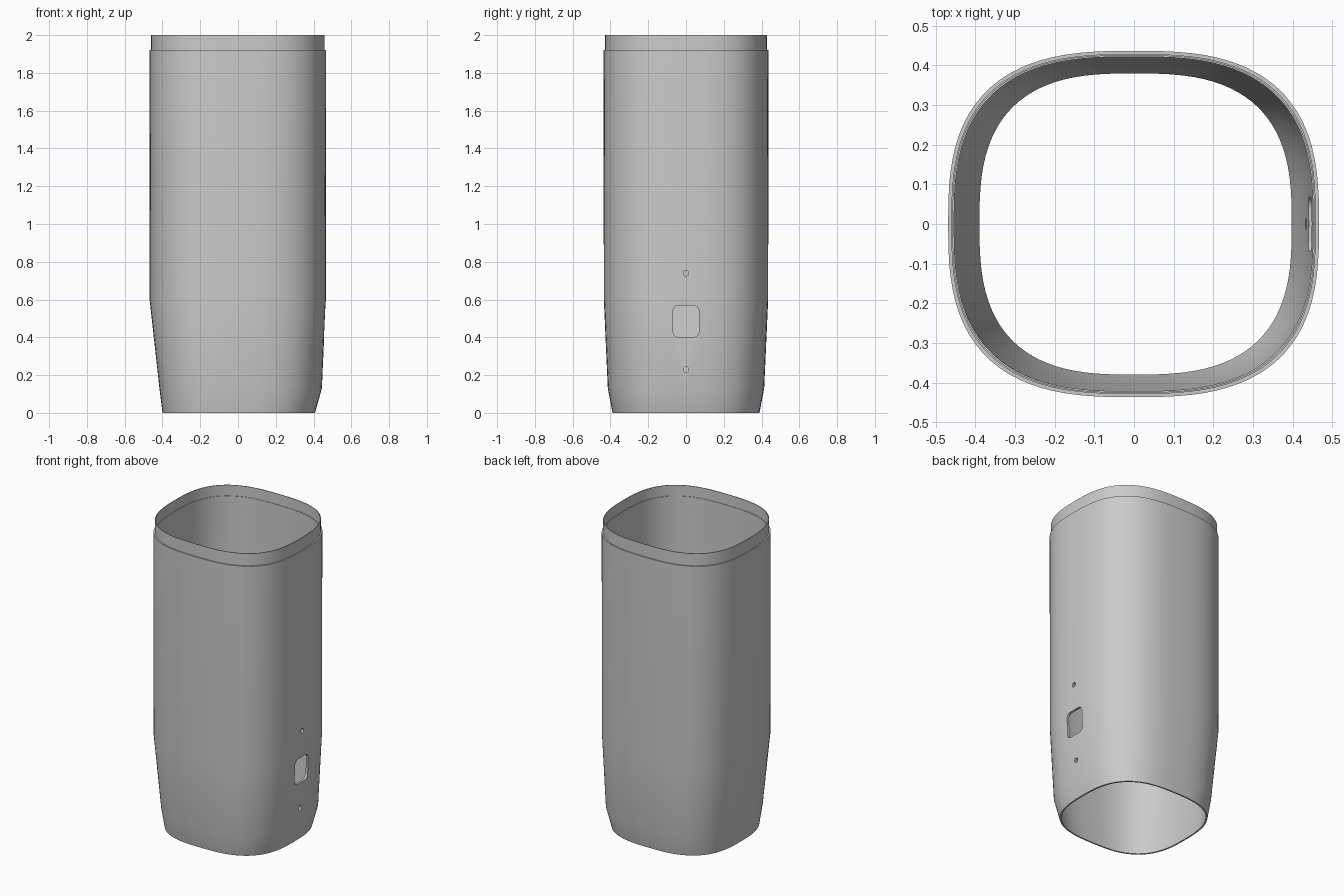
import bpy
import bmesh
from math import cos, sin, pi, radians

cube = bpy.data.objects.get("Cube")
if cube:
    bpy.data.objects.remove(cube, do_unlink=True)

grey = bpy.data.materials.new("plain grey")
grey.use_nodes = True
color = (0.6, 0.6, 0.6, 1)
grey.diffuse_color = color
grey.node_tree.nodes["Principled BSDF"].inputs["Base Color"].default_value = color

SEGMENTS = 96
POWER = 2.8


def make_object(name, bm):
    bmesh.ops.recalc_face_normals(bm, faces=bm.faces)
    mesh = bpy.data.meshes.new(name)
    bm.to_mesh(mesh)
    bm.free()
    obj = bpy.data.objects.new(name, mesh)
    bpy.context.collection.objects.link(obj)
    mesh.materials.append(grey)
    return obj


def signed_pow(v):
    return (abs(v) ** (2 / POWER)) * (1 if v >= 0 else -1)


def ring(bm, z, left, right, depth):
    # Rounded-square section with its own reach on each side
    verts = []
    for i in range(SEGMENTS):
        a = 2 * pi * i / SEGMENTS
        x, y = signed_pow(cos(a)), signed_pow(sin(a))
        verts.append(bm.verts.new((x * (right if x > 0 else left), y * depth, z)))
    return verts


# Sleeve wall: height, reach to -x, reach to +x, reach in y
outer = [(0, 0.40, 0.408, 0.389), (0.13, 0.416, 0.444, 0.414),
         (0.6, 0.468, 0.465, 0.435), (1.92, 0.469, 0.467, 0.437)]
lip = [(1.92, 0.461, 0.459, 0.429), (2, 0.461, 0.459, 0.429),
       (2, 0.457, 0.455, 0.425), (1.93, 0.457, 0.455, 0.425)]
wall = 0.015
inner = [(z, l - wall, r - wall, d - wall) for z, l, r, d in reversed(outer[1:])]
inner[0] = (1.93,) + inner[0][1:]
inner.append((0, 0.39, 0.398, 0.38))

bm = bmesh.new()
rings = [ring(bm, *p) for p in outer + lip + inner]
for n, low in enumerate(rings):
    high = rings[(n + 1) % len(rings)]
    for i in range(SEGMENTS):
        j = (i + 1) % SEGMENTS
        bm.faces.new((low[i], low[j], high[j], high[i]))
sleeve = make_object("sleeve", bm)


def side_cutter(name, z, half_y, half_z, radius, steps=8):
    # Rounded rectangle pushed through the +x wall
    bm = bmesh.new()
    points = []
    for k, (sy, sz) in enumerate([(1, 1), (-1, 1), (-1, -1), (1, -1)]):
        for s in range(steps):
            a = (k + s / steps) * pi / 2 + pi / (4 * steps)
            points.append((sy * (half_y - radius) + radius * cos(a),
                           z + sz * (half_z - radius) + radius * sin(a)))
    face = bm.faces.new([bm.verts.new((0.3, y, h)) for y, h in points])
    moved = bmesh.ops.extrude_face_region(bm, geom=[face])["geom"]
    bmesh.ops.translate(bm, vec=(0.3, 0, 0),
                        verts=[g for g in moved if isinstance(g, bmesh.types.BMVert)])
    cutter = make_object(name, bm)
    cutter.hide_render = True
    return cutter


# Window and two pin holes
cutters = [side_cutter("window_cutter", 0.485, 0.068, 0.084, 0.03),
           side_cutter("upper_hole_cutter", 0.74, 0.0145, 0.0145, 0.014),
           side_cutter("lower_hole_cutter", 0.23, 0.0145, 0.0145, 0.014)]
bpy.context.view_layer.objects.active = sleeve
for cutter in cutters:
    mod = sleeve.modifiers.new(cutter.name, "BOOLEAN")
    mod.operation = "DIFFERENCE"
    mod.solver = "EXACT"
    mod.object = cutter
    bpy.ops.object.modifier_apply(modifier=mod.name)
for cutter in cutters:
    bpy.data.objects.remove(cutter, do_unlink=True)

bpy.ops.object.select_all(action="DESELECT")
sleeve.select_set(True)
bpy.ops.object.shade_smooth_by_angle(angle=radians(30))
